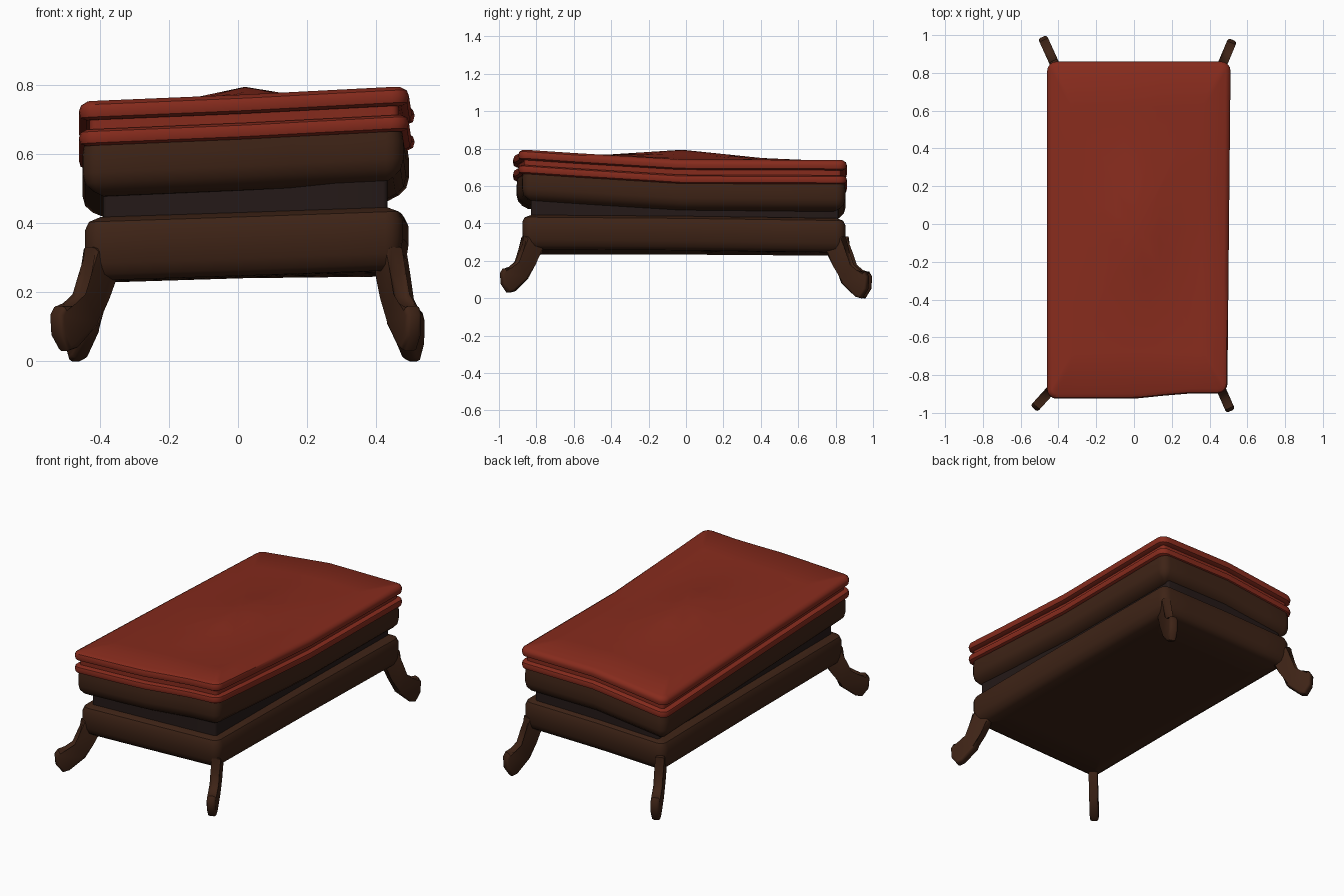
import bpy, bmesh, math
from mathutils import Vector

if "Cube" in bpy.data.objects:
    bpy.data.objects.remove(bpy.data.objects["Cube"])


def material(name, rgb):
    m = bpy.data.materials.new(name)
    m.diffuse_color = (*rgb, 1)
    m.use_nodes = True
    m.node_tree.nodes["Principled BSDF"].inputs["Base Color"].default_value = m.diffuse_color
    return m


RED = material("red", (0.24, 0.024, 0.012))
BROWN = material("brown", (0.048, 0.017, 0.008))
DARK = material("dark", (0.018, 0.010, 0.009))

# height offsets, rows front to back, columns left to right
TOP_WARP = [(0.015, 0.035, 0.06), (-0.018, 0.012, 0.005), (-0.055, 0.0, 0.002)]
BASE_WARP = [(-0.008, 0.008, 0.025), (-0.008, 0.005, 0.018), (-0.015, 0.0, 0.005)]


def warp(table, x, y):
    u = min(max((x + 0.46) / 0.48, 0), 2)
    v = min(max((y + 0.92) / 0.89, 0), 2)
    i, j = min(int(u), 1), min(int(v), 1)
    u, v = u - i, v - j
    a = table[j][i] * (1 - u) + table[j][i + 1] * u
    b = table[j + 1][i] * (1 - u) + table[j + 1][i + 1] * u
    return a * (1 - v) + b * v


def outline(x0, x1, y0, y1, r, arc=4, side=6):
    """Rounded rectangle with extra points along its sides."""
    arcs = []
    for cx, cy, a0 in ((x1 - r, y0 + r, -90), (x1 - r, y1 - r, 0),
                       (x0 + r, y1 - r, 90), (x0 + r, y0 + r, 180)):
        arcs.append([Vector((cx + r * math.cos(math.radians(a0 + 90 * k / arc)),
                             cy + r * math.sin(math.radians(a0 + 90 * k / arc))))
                     for k in range(arc + 1)])
    pts = []
    for k, c in enumerate(arcs):
        n = arcs[(k + 1) % 4][0]
        pts += c + [c[-1].lerp(n, s / side) for s in range(1, side)]
    return pts


def finish(name, bm, mat, angle=40):
    bmesh.ops.recalc_face_normals(bm, faces=bm.faces)
    me = bpy.data.meshes.new(name)
    bm.to_mesh(me)
    bm.free()
    ob = bpy.data.objects.new(name, me)
    bpy.context.collection.objects.link(ob)
    me.materials.append(mat)
    bpy.ops.object.select_all(action='DESELECT')
    ob.select_set(True)
    bpy.context.view_layer.objects.active = ob
    bpy.ops.object.shade_smooth_by_angle(angle=math.radians(angle))
    return ob


def slab(name, mat, bounds, profile, table=None, hump=0.0, r=0.05):
    """Loft of rounded rectangles; profile holds (inset, z), bottom to top."""
    x0, x1, y0, y1 = bounds
    cx, cy = 0.02, -0.02
    bm = bmesh.new()

    def place(x, y, z):
        if table:
            z += warp(table, x, y)
            if table is TOP_WARP and y < -0.7:
                y += 0.028 * min(max(x / 0.28, 0), 1)
            x += 0.01 * y * min(max(x / 0.4, 0), 1)
        z += hump * max(0, 1 - abs(x - cx) / 0.3) * max(0, 1 - abs(y - cy) / 0.5)
        return bm.verts.new((x, y, z))

    def ring(inset, z, s=1.0):
        pts = outline(x0 + inset, x1 - inset, y0 + inset, y1 - inset, max(r - inset, 0.012))
        return [place(cx + (p.x - cx) * s, cy + (p.y - cy) * s, z) for p in pts]

    (ib, zb), (it, zt) = profile[0], profile[-1]
    inner = (0.25, 0.5, 0.75)
    rings = [ring(ib, zb, s) for s in inner] + [ring(i, z) for i, z in profile]
    rings += [ring(it, zt, s) for s in reversed(inner)]
    n = len(rings[0])
    for a, b in zip(rings, rings[1:]):
        for k in range(n):
            bm.faces.new((a[k], a[(k + 1) % n], b[(k + 1) % n], b[k]))
    for end, z in ((rings[0], zb), (rings[-1], zt)):
        c = place(cx, cy, z)
        for k in range(n):
            bm.faces.new((end[k], end[(k + 1) % n], c))
    return finish(name, bm, mat)


# red top made of two bullnosed boards with a recessed core between
TOP = (-0.46, 0.503, -0.925, 0.86)
slab("top_board", RED, TOP,
     [(0.022, 0.682), (0.005, 0.69), (0, 0.71), (0.006, 0.726), (0.025, 0.737)], TOP_WARP, 0.045)
slab("top_core", RED, TOP, [(0.03, 0.64), (0.03, 0.70)], TOP_WARP)
slab("lower_board", RED, TOP,
     [(0.02, 0.608), (0.005, 0.615), (0, 0.632), (0.005, 0.648), (0.02, 0.655)], TOP_WARP)

# upper brown moulding
slab("upper_moulding", BROWN, (-0.45, 0.487, -0.905, 0.852),
     [(0.06, 0.462), (0.03, 0.478), (0.008, 0.5), (0, 0.53), (0, 0.58), (0.005, 0.612)], TOP_WARP)

# recessed dark box
slab("recessed_box", DARK, (-0.39, 0.433, -0.83, 0.815), [(0, 0.37), (0, 0.60)], r=0.015)

# lower brown frame
slab("lower_frame", BROWN, (-0.443, 0.485, -0.875, 0.852),
     [(0.045, 0.24), (0.018, 0.258), (0.006, 0.29), (0, 0.33), (0, 0.385),
      (0.012, 0.41), (0.045, 0.423)], BASE_WARP)

# splayed legs: side outline as (outward fraction, height)
LEG = [(0, 0.33), (0.43, 0.33), (0.45, 0.25), (0.56, 0.185), (0.74, 0.155), (0.93, 0.16),
       (1.0, 0.135), (0.98, 0.075), (0.84, 0.03), (0.7, 0.038), (0.36, 0.105), (0.24, 0.19), (0, 0.25)]


def leg(name, inner, foot, drop):
    a, b = Vector(inner), Vector(foot)
    d = (b - a).normalized()
    side = Vector((-d.y, d.x)) * 0.025
    bm = bmesh.new()
    sides = []
    for sg in (-1, 1):
        row = []
        for u, z in LEG:
            p = a.lerp(b, u) + side * sg
            row.append(bm.verts.new((p.x, p.y, z - drop * (0.33 - z) / 0.30)))
        sides.append(row)
    l, r = sides
    bm.faces.new(l)
    bm.faces.new(r[::-1])
    n = len(LEG)
    for k in range(n):
        bm.faces.new((l[k], r[k], r[(k + 1) % n], l[(k + 1) % n]))
    rims = [e for e in bm.edges if (e.verts[0] in l) == (e.verts[1] in l)]
    bmesh.ops.bevel(bm, geom=rims, offset=0.013, segments=2, profile=0.5, affect='EDGES')
    finish(name, bm, BROWN, 50)


leg("front_left_leg", (-0.355, -0.785), (-0.53, -0.978), 0)
leg("front_right_leg", (0.415, -0.77), (0.512, -0.99), 0)
leg("back_left_leg", (-0.385, 0.77), (-0.485, 0.99), 0.03)
leg("back_right_leg", (0.43, 0.755), (0.522, 0.975), 0.03)
